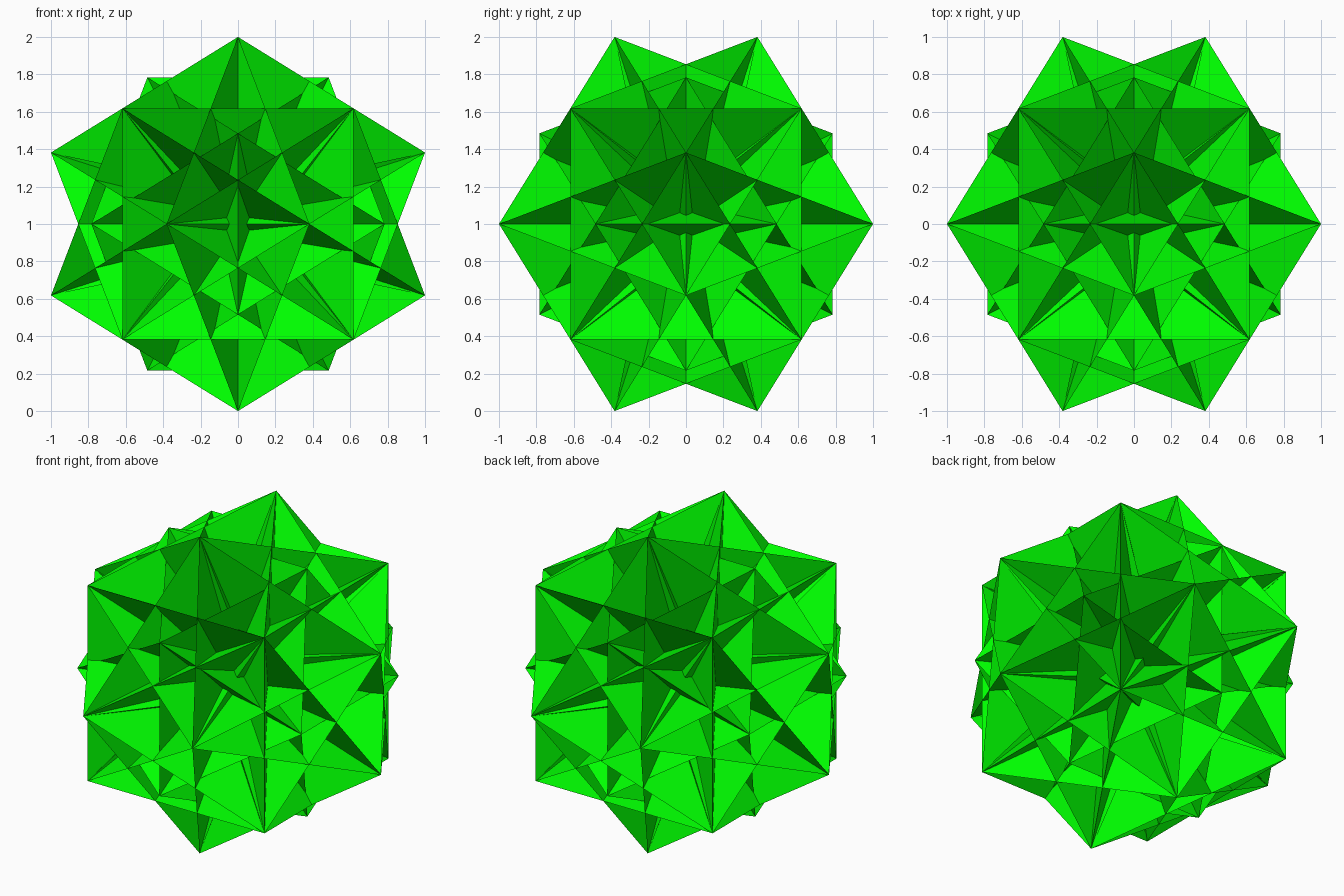
import bpy, math
from mathutils import Vector
from itertools import product, combinations

if "Cube" in bpy.data.objects:
    bpy.data.objects.remove(bpy.data.objects["Cube"])

PHI = (1 + 5 ** 0.5) / 2


def cyclic(a, b):
    """All sign and cyclic variants of (0, a, b)."""
    out = []
    for s, t in product((1, -1), repeat=2):
        p = (0, s * a, t * b)
        out += [Vector(p[i:] + p[:i]) for i in range(3)]
    return out


def ring(points, n):
    """Sort coplanar points around axis n."""
    u = n.orthogonal().normalized()
    w = n.cross(u)
    return sorted(points, key=lambda p: math.atan2(p.dot(w), p.dot(u)))


green = bpy.data.materials.new("green")
green.diffuse_color = (0, 1, 0, 1)
green.use_nodes = True
green.node_tree.nodes["Principled BSDF"].inputs["Base Color"].default_value = green.diffuse_color


def build(name, polys):
    verts = [tuple(p + Vector((0, 0, 1))) for f in polys for p in f]
    faces, k = [], 0
    for f in polys:
        faces.append(tuple(range(k, k + len(f))))
        k += len(f)
    me = bpy.data.meshes.new(name)
    me.from_pydata(verts, [], faces)
    me.materials.append(green)
    bpy.context.collection.objects.link(bpy.data.objects.new(name, me))


# Twenty outer tips and twelve inner peaks
tips = cyclic(1 / PHI ** 2, 1) + [Vector(p) / PHI for p in product((1, -1), repeat=3)]
peaks = cyclic(0.784, 0.4845)

# Deep pentagons crossing inside the body
deep = []
for a in peaks:
    n = a.normalized()
    deep.append(ring([t for t in tips if abs(t.dot(n) - 0.201) < 0.02], n))
build("deep_pentagons", deep)

# Hollow five-pointed stars sloping down to the opposite peak
stars = []
for a in peaks:
    n = a.normalized()
    outer = ring([t for t in tips if abs(t.dot(n) - 0.8507) < 0.02], n)
    stars += [[outer[i], outer[(i + 2) % 5], -a] for i in range(5)]
build("hollow_stars", stars)

# Thin fins running between neighbouring peaks
fins = []
for a, b in combinations(peaks, 2):
    if (a - b).length < 1.1:
        far = sorted(tips, key=lambda t: t.dot(a + b))[:2]
        fins += [[a, b, t] for t in far]
build("inner_fins", fins)
